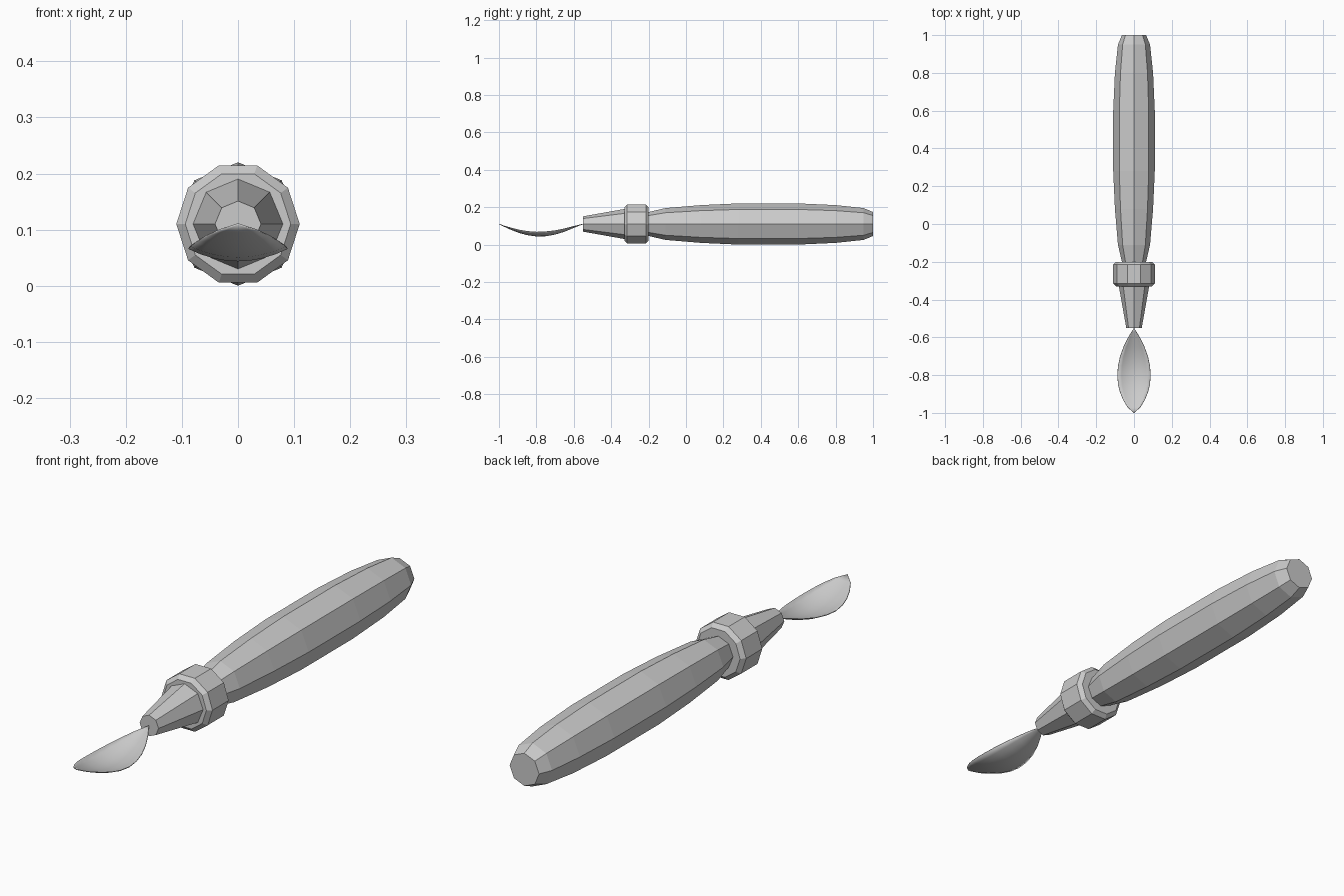
import bpy, bmesh
from math import cos, sin, pi

if "Cube" in bpy.data.objects:
    bpy.data.objects.remove(bpy.data.objects["Cube"])

AXIS_Z = 0.11


def finish(name, bm):
    bmesh.ops.recalc_face_normals(bm, faces=bm.faces)
    mesh = bpy.data.meshes.new(name)
    bm.to_mesh(mesh)
    bm.free()
    obj = bpy.data.objects.new(name, mesh)
    bpy.context.collection.objects.link(obj)
    return obj


def turned(name, sides, profile):
    """Faceted solid around the long axis from (y, radius) pairs, first vertex on +x."""
    bm = bmesh.new()
    rings = []
    for y, r in profile:
        rings.append([bm.verts.new((r * cos(2 * pi * i / sides), y,
                                    AXIS_Z + r * sin(2 * pi * i / sides)))
                      for i in range(sides)])
    for a, b in zip(rings, rings[1:]):
        for i in range(sides):
            j = (i + 1) % sides
            bm.faces.new((a[i], a[j], b[j], b[i]))
    bm.faces.new(rings[0])
    bm.faces.new(rings[-1])
    return finish(name, bm)


# Eight-sided swelling handle
turned("handle", 8, [(-0.20, 0.064), (-0.11, 0.085), (0.08, 0.101), (0.28, 0.11),
                     (0.60, 0.11), (0.80, 0.101), (0.95, 0.085), (1.0, 0.064)])

# Ten-sided bevelled collar
turned("collar", 10, [(-0.33, 0.094), (-0.315, 0.11), (-0.215, 0.11), (-0.20, 0.094)])

# Eight-sided tapered ferrule
turned("ferrule", 8, [(-0.55, 0.041), (-0.325, 0.081)])

# Dished leaf blade: y, half width, centre height, rim height
ROWS = [(-0.57, 0.012, 0.103, 0.105), (-0.60, 0.030, 0.091, 0.098),
        (-0.65, 0.055, 0.070, 0.085), (-0.70, 0.073, 0.055, 0.075),
        (-0.75, 0.084, 0.046, 0.069), (-0.80, 0.088, 0.045, 0.067),
        (-0.85, 0.084, 0.052, 0.071), (-0.89, 0.074, 0.063, 0.078),
        (-0.93, 0.058, 0.078, 0.088), (-0.97, 0.034, 0.096, 0.099)]
STEPS = 8
bm = bmesh.new()
grid = []
for y, w, zc, zr in ROWS:
    ts = [2 * i / STEPS - 1 for i in range(STEPS + 1)]
    grid.append([bm.verts.new((w * t, y, zc + (zr - zc) * t * t)) for t in ts])
for a, b in zip(grid, grid[1:]):
    for i in range(STEPS):
        bm.faces.new((a[i], b[i], b[i + 1], a[i + 1]))
for row, y in ((grid[0], -0.55), (grid[-1], -1.0)):
    tip = bm.verts.new((0, y, AXIS_Z))
    for i in range(STEPS):
        bm.faces.new((row[i], row[i + 1], tip))
blade = finish("blade", bm)
solid = blade.modifiers.new("thickness", "SOLIDIFY")
solid.thickness = 0.003
solid.offset = 0
bpy.context.view_layer.objects.active = blade
blade.select_set(True)
bpy.ops.object.shade_smooth_by_angle()
